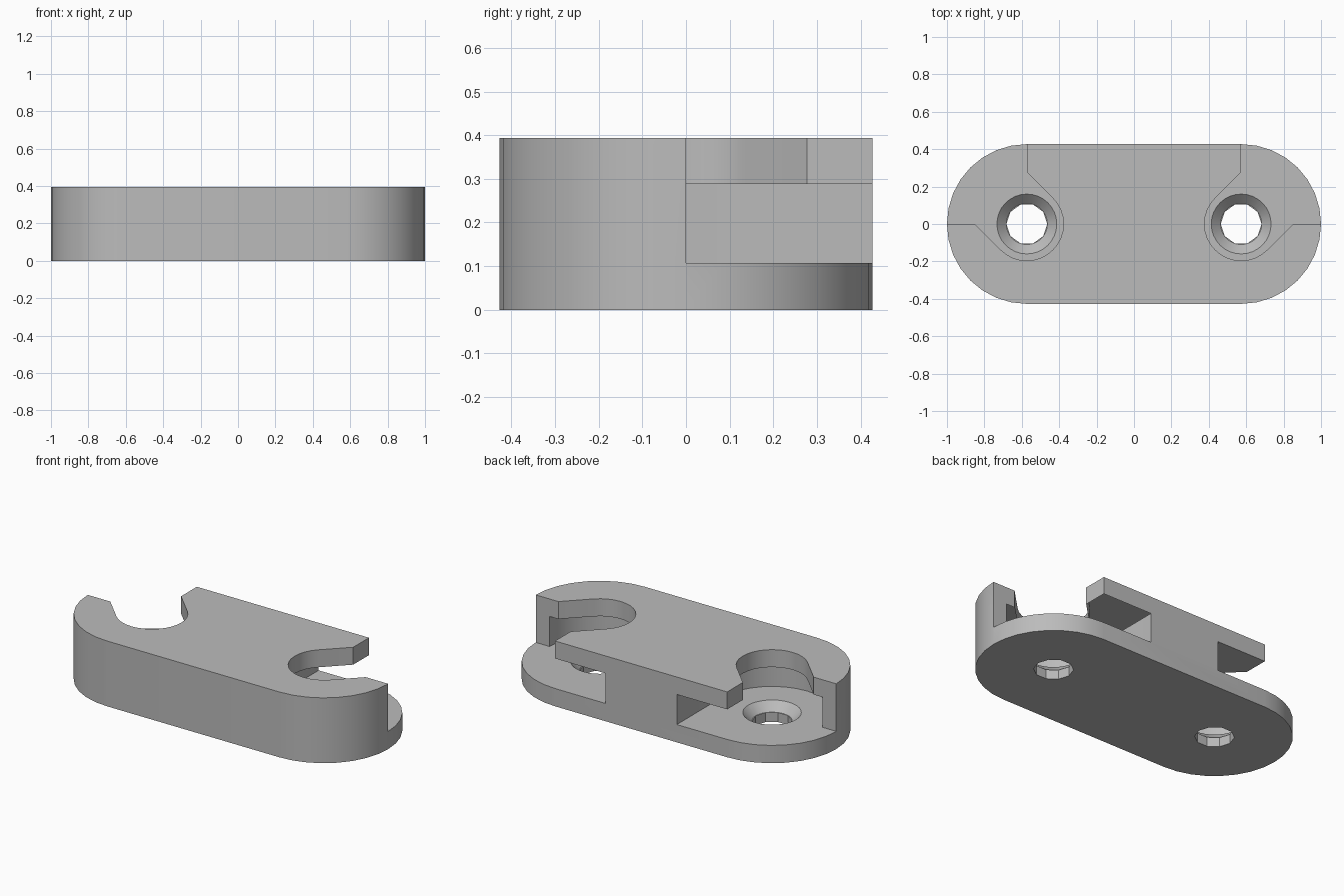
import bpy, bmesh
from math import sin, cos, radians

if "Cube" in bpy.data.objects:
    bpy.data.objects.remove(bpy.data.objects["Cube"], do_unlink=True)

C, R, H = 0.573, 0.427, 0.393        # hole spacing, end radius, height
FLOOR, CEILING = 0.107, 0.288        # cavity levels
SLOT, POCKET = 0.196, 0.335          # slot and cavity radii

grey = bpy.data.materials.new("plain grey")
grey.use_nodes = True
grey.diffuse_color = (0.5, 0.5, 0.5, 1)
grey.node_tree.nodes["Principled BSDF"].inputs["Base Color"].default_value = (0.5, 0.5, 0.5, 1)


def arc(cx, r, start, end, steps):
    angles = [radians(start + (end - start) * i / steps) for i in range(steps + 1)]
    return [(cx + r * cos(a), r * sin(a)) for a in angles]


def prism(name, low, high, z0, z1):
    """Solid between two outlines with equal point counts."""
    bm = bmesh.new()
    a = [bm.verts.new((x, y, z0)) for x, y in low]
    b = [bm.verts.new((x, y, z1)) for x, y in high]
    bm.faces.new(a[::-1])
    bm.faces.new(b)
    for i in range(len(a)):
        j = (i + 1) % len(a)
        bm.faces.new((a[i], a[j], b[j], b[i]))
    bmesh.ops.recalc_face_normals(bm, faces=bm.faces)
    mesh = bpy.data.meshes.new(name)
    bm.to_mesh(mesh)
    bm.free()
    mesh.materials.append(grey)
    ob = bpy.data.objects.new(name, mesh)
    bpy.context.collection.objects.link(ob)
    return ob


# Rounded body
outline = arc(C, R, -90, 90, 16) + arc(-C, R, 90, 270, 16)
body = prism("bracket_body", outline, outline, 0, H)
bpy.context.view_layer.objects.active = body
body.select_set(True)


def cut(low, high, z0, z1):
    tool = prism("cutter", low, high, z0, z1)
    tool.hide_render = True
    mod = body.modifiers.new("cut", 'BOOLEAN')
    mod.operation, mod.solver, mod.object = 'DIFFERENCE', 'EXACT', tool
    bpy.ops.object.modifier_apply(modifier=mod.name)
    bpy.data.objects.remove(tool, do_unlink=True)


for side in (-1, 1):
    def place(points):
        return [(-side * x, y) for x, y in points]

    # Wide cavity inside the body, open to the end and the back
    corner = [(-C + POCKET, 0.6), (-1.2, 0.6), (-1.2, 0)]
    pocket = place(arc(-C, POCKET, 180, 360, 16) + corner)
    cut(pocket, pocket, FLOOR, CEILING)

    # Narrower diagonal slot through the top plate
    reach = SLOT * 2 ** 0.5
    slot = place(arc(-C, SLOT, 225, 405, 16)
                 + [(-C, reach), (-C, 0.6), (-1.2, 0.6), (-1.2, 0), (-C - reach, 0)])
    cut(slot, slot, 0.25, 0.5)

    # Countersunk screw hole
    cone_low = place(arc(-C, 0.11, 0, 360, 32)[:-1])
    cone_high = place(arc(-C, 0.17, 0, 360, 32)[:-1])
    cut(cone_low, cone_high, 0.057, 0.117)
    bore = place(arc(-C, 0.109, 0, 360, 10)[:-1])
    cut(bore, bore, -0.1, 0.09)

bpy.ops.object.shade_smooth_by_angle(angle=radians(30))
